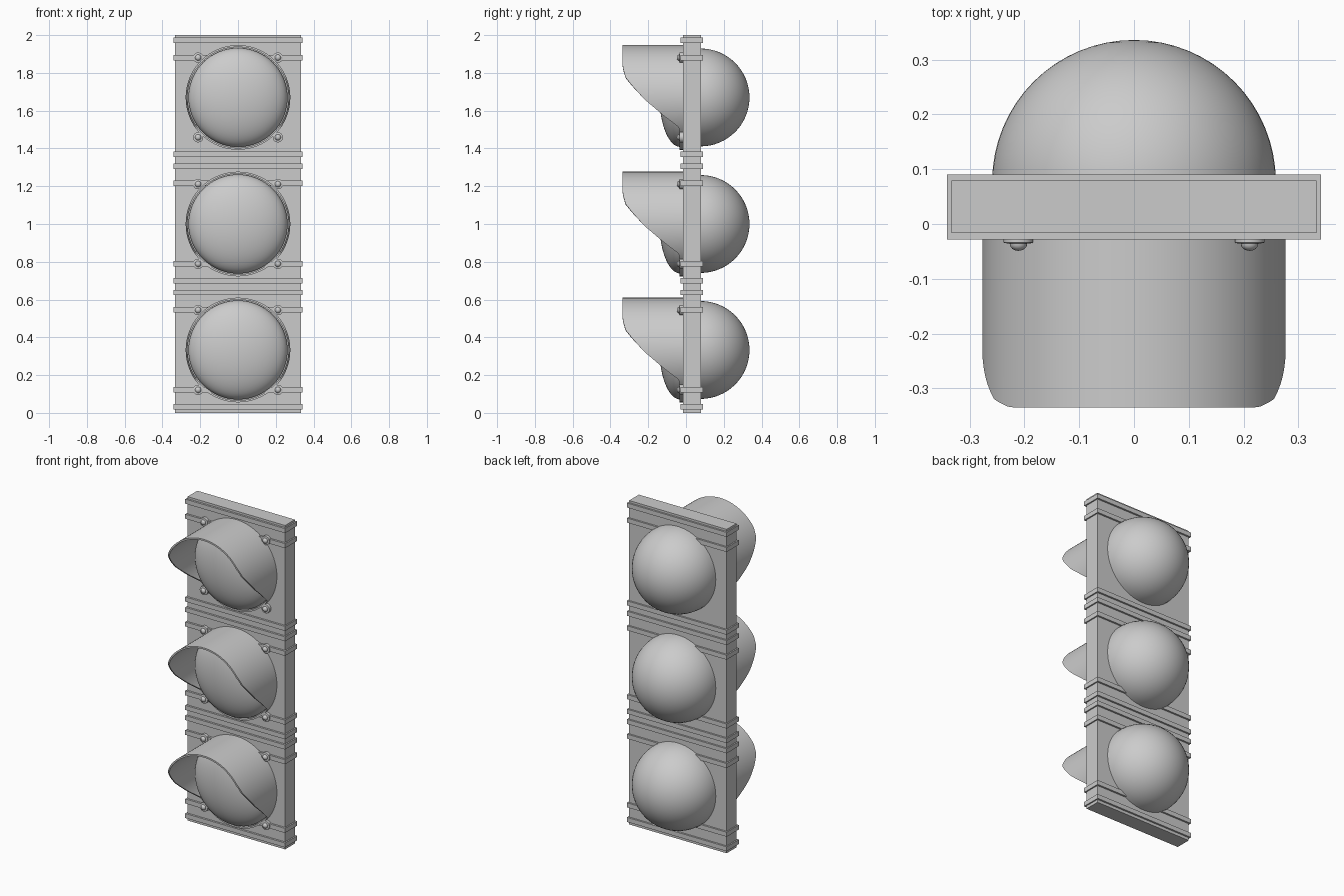
import bpy, bmesh, math

if "Cube" in bpy.data.objects:
    bpy.data.objects.remove(bpy.data.objects["Cube"])

CENTRES = (0.333, 1.0, 1.67)
BANDS = (0.032, 0.122, 0.546, 0.637, 0.70, 0.79, 1.215, 1.305, 1.369, 1.88, 1.973)


def finish(name, bm, smooth=True):
    bmesh.ops.recalc_face_normals(bm, faces=bm.faces)
    me = bpy.data.meshes.new(name)
    bm.to_mesh(me)
    bm.free()
    ob = bpy.data.objects.new(name, me)
    bpy.context.collection.objects.link(ob)
    if smooth:
        bpy.ops.object.select_all(action='DESELECT')
        ob.select_set(True)
        bpy.context.view_layer.objects.active = ob
        bpy.ops.object.shade_smooth_by_angle(angle=math.radians(35))
    return ob


def box(name, x, y0, y1, z0, z1):
    bm = bmesh.new()
    bmesh.ops.create_cube(bm, size=1)
    for v in bm.verts:
        v.co = (v.co.x * 2 * x, y0 + (v.co.y + 0.5) * (y1 - y0), z0 + (v.co.z + 0.5) * (z1 - z0))
    return finish(name, bm, False)


def lathe(name, profile, x, z, steps=64):
    """Spin (radius, y) points around the y axis through (x, z)."""
    bm = bmesh.new()
    verts = [bm.verts.new((r, y, 0)) for r, y in profile]
    edges = [bm.edges.new(p) for p in zip(verts, verts[1:])]
    bmesh.ops.spin(bm, geom=verts + edges, cent=(0, 0, 0), axis=(0, 1, 0),
                   angle=2 * math.pi, steps=steps)
    bmesh.ops.remove_doubles(bm, verts=bm.verts, dist=1e-5)
    bmesh.ops.translate(bm, verts=bm.verts, vec=(x, 0, z))
    return finish(name, bm)


def dome(radius, y, depth, n=16):
    return [(radius * math.cos(t * math.pi / 2 / n), y + depth * math.sin(t * math.pi / 2 / n))
            for t in range(n + 1)]


# side outline of the visor opening: (height from lamp centre, front y)
OPENING = [(-0.28, -0.035), (-0.16, -0.035), (-0.10, -0.114), (-0.01, -0.22),
           (0.06, -0.283), (0.107, -0.32), (0.16, -0.335), (0.28, -0.335)]


def front_y(h):
    for (a, ya), (b, yb) in zip(OPENING, OPENING[1:]):
        if h <= b:
            return ya + (yb - ya) * (h - a) / (b - a)
    return OPENING[-1][1]


def visor(name, z, r_out=0.277, r_in=0.267, n=96):
    bm = bmesh.new()
    rings = []
    for i in range(n):
        a = 2 * math.pi * i / n
        c, s = math.cos(a), math.sin(a)
        y = front_y(r_out * s)
        rings.append([bm.verts.new((r * c, yy, z + r * s)) for r, yy in
                      ((r_out, 0.0), (r_out, y), (r_in, y), (r_in, 0.0))])
    for i in range(n):
        p, q = rings[i], rings[(i + 1) % n]
        for k in range(4):
            m = (k + 1) % 4
            bm.faces.new((p[k], p[m], q[m], q[k]))
    return finish(name, bm)


# housing plate and the bands wrapped around it
box("housing_plate", 0.333, -0.016, 0.079, 0, 2)
for i, z in enumerate(BANDS):
    box(f"band_{i}", 0.341, -0.028, 0.09, z - 0.014, z + 0.014)

# three lamps: rear bowl, lens, visor and four screws each
for i, z in enumerate(CENTRES):
    lathe(f"rear_bowl_{i}", dome(0.259, 0.077, 0.259), 0, z)
    lathe(f"lens_{i}", [(0.262, 0.0)] + dome(0.262, -0.03, -0.11), 0, z)
    visor(f"visor_{i}", z)
    for sx in (-1, 1):
        for sz in (-1, 1):
            profile = [(0.027, 0.0), (0.027, -0.034), (0.018, -0.036)] + dome(0.016, -0.036, -0.013, 6)
            lathe(f"screw_{i}_{sx}_{sz}", profile, sx * 0.211, z + sz * 0.211, 20)
